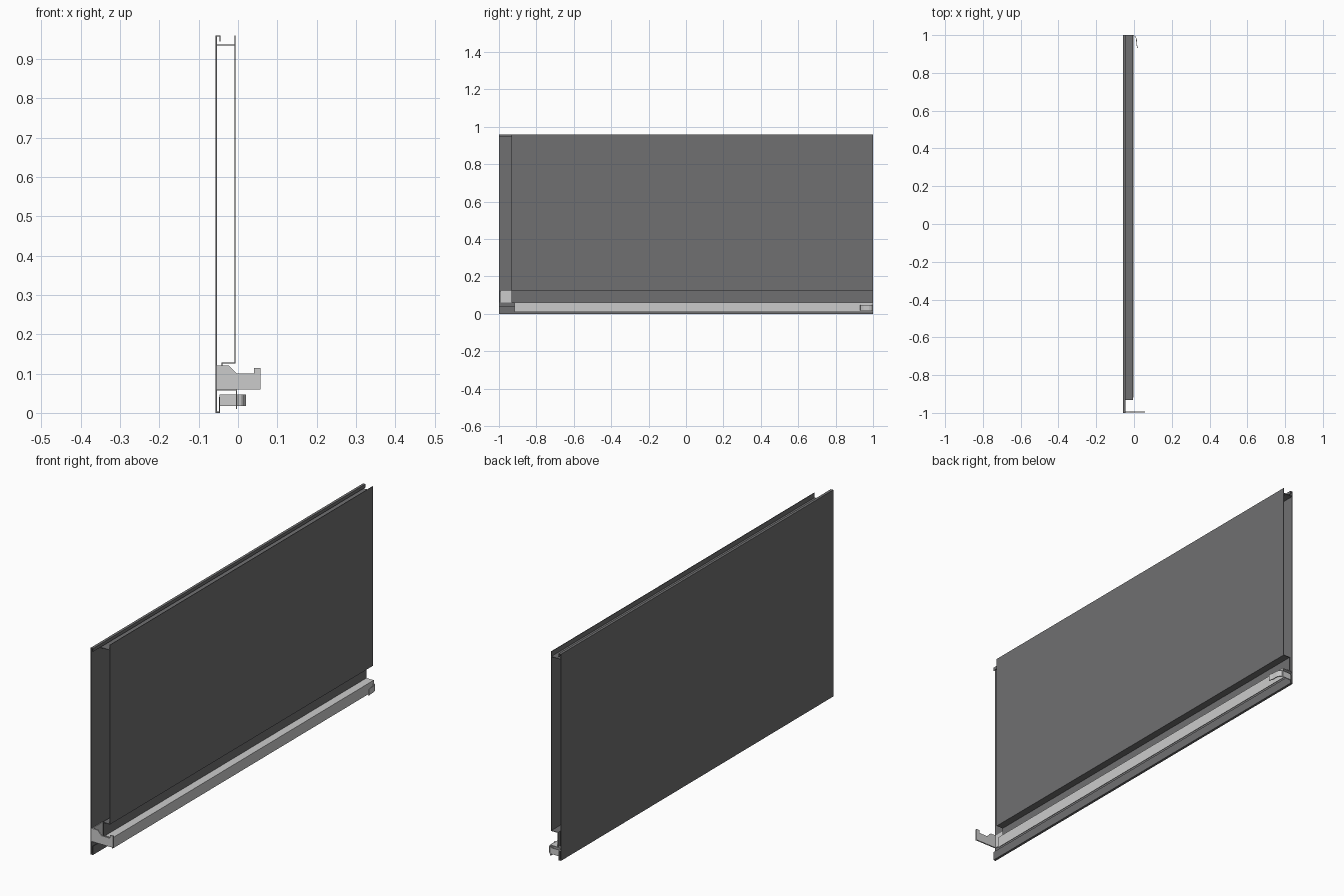
import bpy, bmesh

if "Cube" in bpy.data.objects:
    bpy.data.objects.remove(bpy.data.objects["Cube"])


def material(name, c):
    m = bpy.data.materials.new(name)
    m.diffuse_color = (c, c, c * 1.03, 1)
    m.use_nodes = True
    m.node_tree.nodes["Principled BSDF"].inputs["Base Color"].default_value = m.diffuse_color
    return m


DARK = material("dark_grey_metal", 0.16)
LIGHT = material("light_grey_metal", 0.58)


def finish(name, bm, mat, thick=None):
    me = bpy.data.meshes.new(name)
    bm.normal_update()
    bm.to_mesh(me)
    bm.free()
    ob = bpy.data.objects.new(name, me)
    bpy.context.collection.objects.link(ob)
    me.materials.append(mat)
    if thick:
        s = ob.modifiers.new("sheet_thickness", 'SOLIDIFY')
        s.thickness = thick
        s.offset = 0
        s.use_even_offset = True
    return ob


def folded_sheet(name, path, y0, y1, mat, thick=0.003):
    """Fold a sheet along an (x, z) path and run it from y0 to y1."""
    bm = bmesh.new()
    a = [bm.verts.new((x, y0, z)) for x, z in path]
    b = [bm.verts.new((x, y1, z)) for x, z in path]
    for i in range(len(path) - 1):
        bm.faces.new((a[i], a[i + 1], b[i + 1], b[i]))
    return finish(name, bm, mat, thick)


def strip(name, path, z0, z1, mat, thick=0.003):
    """Bend an upright strip along an (x, y) path."""
    bm = bmesh.new()
    a = [bm.verts.new((x, y, z0)) for x, y in path]
    b = [bm.verts.new((x, y, z1)) for x, y in path]
    for i in range(len(path) - 1):
        bm.faces.new((a[i], a[i + 1], b[i + 1], b[i]))
    return finish(name, bm, mat, thick)


def end_plate(name, outline, y0, y1, mat):
    """Solid plate with an (x, z) outline between y0 and y1."""
    bm = bmesh.new()
    f = bm.faces.new([bm.verts.new((x, y0, z)) for x, z in outline])
    r = bmesh.ops.extrude_face_region(bm, geom=[f])
    vs = [v for v in r["geom"] if isinstance(v, bmesh.types.BMVert)]
    bmesh.ops.translate(bm, verts=vs, vec=(0, y1 - y0, 0))
    bmesh.ops.recalc_face_normals(bm, faces=bm.faces)
    return finish(name, bm, mat)


# Back sheet with returned lips at top and bottom
folded_sheet("back_panel", [(-0.047, 0.04), (-0.047, 0.0015), (-0.0555, 0.0015),
                            (-0.0555, 0.9585), (-0.046, 0.9585), (-0.046, 0.945)],
             -1, 1, DARK)

# Front sheet: top flange, large face, stepped-back lower skirt
folded_sheet("front_panel_face", [(-0.0075, 0.96), (-0.0075, 0.127),
                                  (-0.041, 0.127), (-0.041, 0.06)],
             -0.932, 1, DARK, 0.0025)
folded_sheet("front_panel_top_flange", [(-0.054, 0.936), (-0.0075, 0.936)],
             -0.932, 1, DARK)

# Bottom rail with a turned-down front lip
folded_sheet("bottom_rail", [(-0.054, 0.0585), (-0.0035, 0.0585), (-0.0035, 0.01)],
             -0.918, 1, LIGHT)

# End bracket: profiled plate and its mounting flange
end_plate("end_bracket", [(-0.057, 0.06), (0.057, 0.06), (0.057, 0.114), (0.041, 0.114),
                          (0.041, 0.1), (-0.003, 0.1), (-0.024, 0.121), (-0.057, 0.121)],
          -0.998, -0.992, LIGHT)
end_plate("bracket_flange", [(-0.0538, 0.06), (-0.051, 0.06),
                             (-0.051, 0.121), (-0.0538, 0.121)],
          -0.995, -0.92, LIGHT)

# Bent hook at the far end of the rail
strip("rail_hook", [(-0.047, 0.997), (0.0, 0.997), (0.009, 0.99), (0.013, 0.978),
                    (0.014, 0.95), (0.019, 0.932)], 0.018, 0.047, LIGHT)
